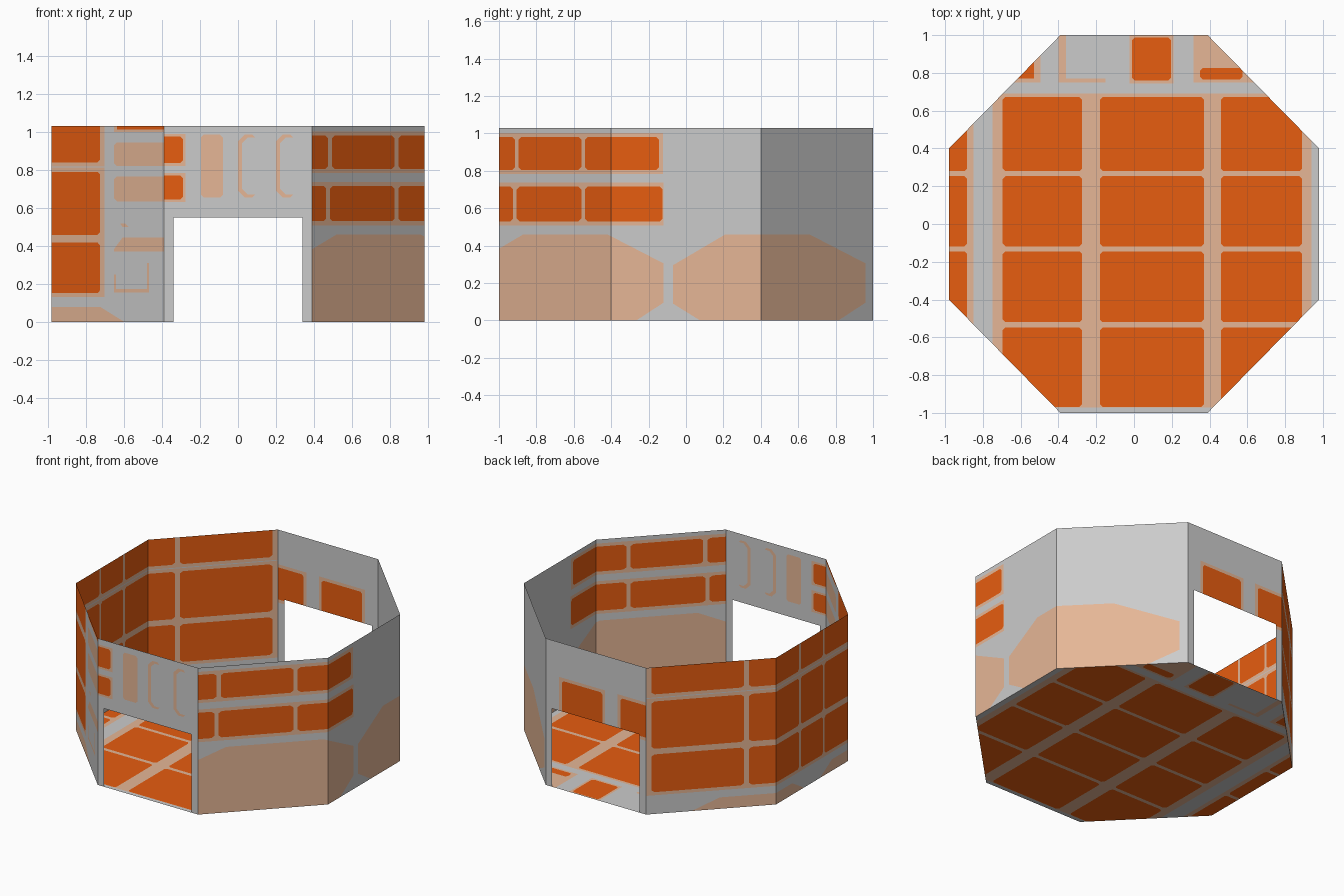
import bpy, bmesh
from mathutils import Vector

if "Cube" in bpy.data.objects:
    bpy.data.objects.remove(bpy.data.objects["Cube"])

H = 1.03
OCT = [(-.39, -1), (.39, -1), (.98, -.4), (.98, .4), (.39, 1), (-.39, 1), (-.98, .4), (-.98, -.4)]
GRAY, TAN, ORANGE, HOLE = 0, 1, 2, 3


def material(name, rgb):
    m = bpy.data.materials.new(name)
    m.diffuse_color = (*rgb, 1)
    m.use_nodes = True
    m.node_tree.nodes["Principled BSDF"].inputs["Base Color"].default_value = m.diffuse_color
    return m


MATS = [material("concrete_gray", (.60, .60, .60)),
        material("mortar_tan", (.79, .47, .305)),
        material("brick_orange", (.80, .109, .005))]


def rect(u0, u1, v0, v1):
    return [(u0, v0), (u1, v0), (u1, v1), (u0, v1)]


def chamfered(u0, u1, v0, v1, c=.014):
    return [(u0 + c, v0), (u1 - c, v0), (u1, v0 + c), (u1, v1 - c),
            (u1 - c, v1), (u0 + c, v1), (u0, v1 - c), (u0, v0 + c)]


class Panel:
    """Flat panels whose pattern is cut in by projecting convex outlines along one axis."""

    def __init__(self, name, polys, a, b):
        self.name, self.a, self.b = name, a, b
        self.bm = bmesh.new()
        for p in polys:
            self.bm.faces.new([self.bm.verts.new(v) for v in p])
        bmesh.ops.remove_doubles(self.bm, verts=self.bm.verts, dist=1e-4)

    def paint(self, pts, mat):
        area = sum(p[0] * q[1] - q[0] * p[1] for p, q in zip(pts, pts[1:] + pts[:1]))
        if area < 0:
            pts = pts[::-1]
        planes = []
        for p, q in zip(pts, pts[1:] + pts[:1]):
            co, no = Vector((0, 0, 0)), Vector((0, 0, 0))
            co[self.a], co[self.b] = p
            no[self.a], no[self.b] = p[1] - q[1], q[0] - p[0]
            inside = self.inside(planes)
            geom = set(inside)
            for f in inside:
                geom.update(f.edges)
                geom.update(f.verts)
            if geom:
                bmesh.ops.bisect_plane(self.bm, geom=list(geom), dist=1e-5, plane_co=co, plane_no=no)
            planes.append((co, no))
        faces = self.inside(planes)
        if mat == HOLE:
            bmesh.ops.delete(self.bm, geom=faces, context='FACES')
        else:
            for f in faces:
                f.material_index = mat

    def inside(self, planes):
        return [f for f in self.bm.faces
                if all((f.calc_center_median() - c).dot(n) > 0 for c, n in planes)]

    def bricks(self, rects, border=.022):
        for u0, u1, v0, v1 in rects:
            self.paint(rect(u0 - border, u1 + border, v0 - border, v1 + border), TAN)
        for r in rects:
            self.paint(chamfered(*r), ORANGE)

    def finish(self):
        me = bpy.data.meshes.new(self.name)
        self.bm.to_mesh(me)
        self.bm.free()
        for m in MATS:
            me.materials.append(m)
        bpy.context.collection.objects.link(bpy.data.objects.new(self.name, me))


def walls(name, first, count, a):
    polys = []
    for i in range(first, first + count):
        p, q = OCT[i % 8], OCT[(i + 1) % 8]
        polys.append([(*p, 0), (*q, 0), (*q, H), (*p, H)])
    return Panel(name, polys, a, 2)


DOOR = rect(-.34, .34, -.1, .55)

# Front wall: doorway, brick ends and tan slots above it
w = walls("front_wall", 0, 1, 0)
w.paint(DOOR, HOLE)
w.bricks([(-.5, -.29, .835, .975), (-.5, -.29, .645, .77)], .014)
w.paint(chamfered(-.195, -.08, .655, .985), TAN)
for x in (0, .2):
    w.paint(chamfered(x, x + .11, .655, .985, .035), TAN)
    w.paint(chamfered(x + .022, x + .15, .67, .97, .03), GRAY)
w.finish()

# Back wall: doorway with two bricks above it
w = walls("back_wall", 4, 1, 0)
w.paint(DOOR, HOLE)
w.bricks([(-.05, .265, .54, .765), (-.45, -.19, .54, .765)])
w.finish()

# Right-hand walls: two brick courses and big tan octagons
w = walls("right_walls", 1, 3, 1)
w.bricks([(-1.2, -.915, .805, .98), (-.895, -.56, .805, .98), (-.54, -.145, .805, .98),
          (-1.2, -.925, .53, .715), (-.905, -.56, .53, .715), (-.54, -.125, .53, .715)])
w.paint(rect(-.12, 0, .5, H), GRAY)
for c in (-.635, .445):
    w.paint([(c - .37, 0), (c + .37, 0), (c + .515, .095), (c + .515, .305),
             (c + .215, .46), (c - .235, .46), (c - .515, .295), (c - .515, .09)], TAN)
w.finish()

# Left-hand walls: large blocks, tan tops of octagons below, small patches at the front
w = walls("left_walls", 5, 3, 1)
w.bricks([(y0, y1, z0, z1)
          for y0, y1 in ((-.66, -.14), (-.12, .125), (.145, .525), (.548, .975))
          for z0, z1 in ((.153, .418), (.458, .79), (.84, 1.1))])
for c in (-.44, .44):
    w.paint([(c - .35, 0), (c + .35, 0), (c + .22, .08), (c - .22, .08)], TAN)
w.paint(rect(-1.1, -.735, 1.0, 1.1), TAN)
w.paint(rect(-1.1, -.75, 1.012, 1.1), ORANGE)
w.paint(chamfered(-1.1, -.735, .82, .945), TAN)
w.paint(chamfered(-1.1, -.735, .635, .765), TAN)
w.paint([(-1.1, .5), (-.78, .5), (-.735, .56), (-.735, .585), (-.795, .518), (-1.1, .518)], TAN)
w.paint([(-1.1, .37), (-.735, .37), (-.735, .385), (-.78, .445), (-1.1, .445)], TAN)
w.paint(rect(-.92, -.735, .155, .173), TAN)
w.paint(rect(-.92, -.91, .173, .31), TAN)
w.paint(rect(-.745, -.735, .173, .25), TAN)
w.finish()

# Floor: tiled in columns and rows
f = Panel("floor", [[(x, y, 0) for x, y in OCT]], 0, 1)
f.paint(rect(-.75, .94, -.972, .692), TAN)
f.paint(rect(-1, -.85, -.98, .692), TAN)
for x0, x1 in ((-1.1, -.883), (-.695, -.275), (-.18, .37), (.46, .89)):
    for y0, y1 in ((-.968, -.548), (-.52, -.145), (-.118, .253), (.28, .672)):
        f.paint(chamfered(x0, x1, y0, y1), ORANGE)
# Tiles and outlines along the back edge of the floor
f.paint(rect(-.8, -.495, .75, .95), TAN)
f.paint(rect(-.8, -.53, .77, .95), ORANGE)
f.paint(rect(-.4, -.36, .77, 1), TAN)
f.paint(rect(-.4, -.15, .75, .77), TAN)
f.paint(rect(-.025, .21, .745, 1), TAN)
f.paint(chamfered(-.01, .195, .76, .988), ORANGE)
f.paint(rect(.315, .7, .75, 1), TAN)
f.paint(chamfered(.35, .575, .765, .825), ORANGE)
f.finish()
